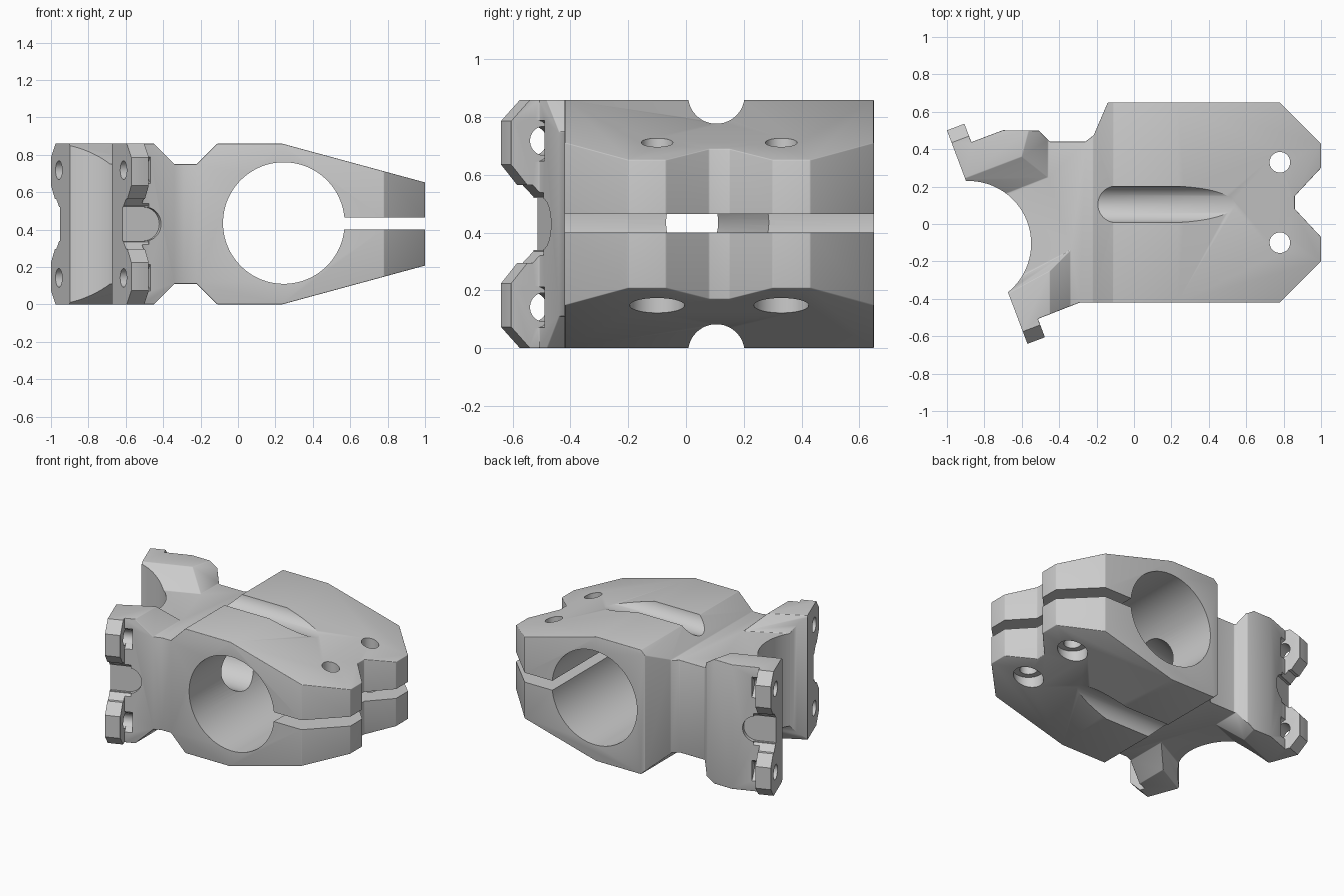
import bpy, bmesh, math
from mathutils import Vector, Matrix

if "Cube" in bpy.data.objects:
    bpy.data.objects.remove(bpy.data.objects["Cube"])

MID = 0.43                                   # mirror plane height
C = Vector((-0.785, -0.07))                  # centre of the open clamp face
U = Vector((0.353, -0.936)).normalized()     # along the clamp face
N = Vector((-U.y, U.x))                      # into the body


def L(u, n):
    """Clamp-face coordinates to plan x, y."""
    p = C + U * u + N * n
    return (p.x, p.y)


def loft(name, a, b):
    """Solid between two matching loops of 3D points."""
    bm = bmesh.new()
    va = [bm.verts.new(p) for p in a]
    vb = [bm.verts.new(p) for p in b]
    bm.faces.new(va)
    bm.faces.new(vb)
    k = len(a)
    for i in range(k):
        j = (i + 1) % k
        bm.faces.new((va[i], va[j], vb[j], vb[i]))
    bmesh.ops.recalc_face_normals(bm, faces=bm.faces)
    me = bpy.data.meshes.new(name)
    bm.to_mesh(me)
    bm.free()
    ob = bpy.data.objects.new(name, me)
    bpy.context.collection.objects.link(ob)
    return ob


def plan_prism(name, pts, z0, z1):
    return loft(name, [(x, y, z0) for x, y in pts], [(x, y, z1) for x, y in pts])


def side_prism(name, pts, y0, y1):
    return loft(name, [(x, y0, z) for x, z in pts], [(x, y1, z) for x, z in pts])


def rod(p, q, r0, r1=None, seg=64):
    """Cylinder or cone between two points."""
    p, q = Vector(p), Vector(q)
    rot = (q - p).to_track_quat('Z', 'Y').to_matrix()
    ring = lambda c, r: [c + rot @ Vector((r * math.cos(t), r * math.sin(t), 0))
                         for t in (2 * math.pi * (i + .5) / seg for i in range(seg))]
    return loft("rod_cutter", ring(p, r0), ring(q, r1 or r0))


def apply(ob, mod):
    bpy.context.view_layer.objects.active = ob
    bpy.ops.object.modifier_apply(modifier=mod.name)


def boolean(ob, cutter, op='DIFFERENCE'):
    m = ob.modifiers.new("cut", 'BOOLEAN')
    m.operation, m.solver, m.object = op, 'EXACT', cutter
    apply(ob, m)
    bpy.data.objects.remove(cutter)


# body: plan outline intersected with side profile
plan = [L(-.61, -.1), L(-.61, .1), L(-.505, .1), L(-.505, .28), (-.51, .5), (-.45, .44),
        (-.26, .44), (-.215, .475), (-.14, .65), (.78, .65), (1, .43), (1, .30), (.86, .15),
        (.86, .08), (1, -.07), (1, -.20), (.78, -.42), (-.29, -.42),
        L(.505, .1), L(.61, .1), L(.61, -.1)]
body = plan_prism("clamp_body", plan, -.1, 1)
half = [(-1.3, .43), (.235, .43), (1.1, .195)]
profile = [(-1.3, 0), (.235, 0), (1.1, .235), (1.1, 2 * MID - .235), (.235, .86), (-1.3, .86)]
boolean(body, side_prism("profile", profile, -.9, .9), 'INTERSECT')

# recessed neck between the arms, top and bottom
floor = [(-1.1, 0), (-.46, .25), (-.46, .7), (-.22, .7), (-.22, -.7), (-.34, -.7), (-.34, -.14), (-1.1, -.55)]
rim = [(-1.1, .17), (-.60, .36), (-.53, .7), (-.11, .7), (-.11, -.7), (-.45, -.7), (-.45, -.25), (-1.1, -.60)]
for s in (1, -1):
    lo = [(x, y, MID + s * .32) for x, y in floor]
    hi = [(a + (a - c) * .2, b + (b - d) * .2, MID + s * (.43 + .022))
          for (a, b), (c, d) in zip(rim, floor)]
    boolean(body, loft("neck_cutter", lo, hi))

# soft edges on the machined outside
bm = bmesh.new()
bm.from_mesh(body.data)
bmesh.ops.remove_doubles(bm, verts=bm.verts, dist=.0005)
bm.to_mesh(body.data)
bm.free()
bev = body.modifiers.new("round", 'BEVEL')
bev.width, bev.segments, bev.limit_method, bev.angle_limit = .022, 3, 'ANGLE', math.radians(22)
apply(body, bev)

# open bar clamp: flat face and vertical half bore
boolean(body, plan_prism("face_cutter", [L(-1, 0), L(1, 0), L(1, -.6), L(-1, -.6)], -.2, 1.1))
boolean(body, rod((-.885, -.105, -.2), (-.885, -.105, 1.1), .335, seg=96))

# closed clamp bore, pinch slot and hollow neck
boolean(body, rod((.245, -1, .435), (.245, 1, .435), .325, seg=96))
boolean(body, side_prism("slot_cutter", [(.4, .40), (1.2, .40), (1.2, .465), (.4, .465)], -1, 1))
boolean(body, rod((-.62, .0, .435), (.05, .13, .435), .11, .19))

# long grooves on top and bottom
for z in (.875, -.015):
    boolean(body, rod((-.3, .105, z), (.7, .105, z), .098))

# pinch bolt holes with counterbores below
for y in (.33, -.10):
    boolean(body, rod((.78, y, -.1), (.78, y, 1), .055, seg=40))
    boolean(body, rod((.78, y, -.1), (.78, y, .2), .095, seg=40))


def end_cutter(s, uz, n0, n1):
    """Prism with a profile in face-length and height, swept along the face normal."""
    return loft("end_cutter", [(*L(s * u, n0), z) for u, z in uz], [(*L(s * u, n1), z) for u, z in uz])


for s in (1, -1):
    # gap between the two bolt tabs, and chamfered outer corners
    boolean(body, end_cutter(s, [(.49, .335), (.53, .295), (.55, .295), (.63, .2), (.7, .2),
                                 (.7, .66), (.63, .66), (.55, .565), (.53, .565), (.49, .525)], -.1, .14))
    for t in (1, -1):
        boolean(body, end_cutter(s, [(.53, MID + t * .44), (.63, MID + t * .335), (.7, MID + t * .335),
                                     (.7, MID + t * .5), (.53, MID + t * .5)], -.1, .14))
        # bolt holes and head seats
        z = MID + t * .288
        boolean(body, rod((*L(s * .49, -.1), z), (*L(s * .49, .15), z), .05, seg=32))
        boolean(body, rod((*L(s * .53, .1), z), (*L(s * .53, .15), z), .075, seg=32))
    # shallow rounded pocket on the arm side
    arc = [(.12 + .09 * math.cos(a), MID + .09 * math.sin(a))
           for a in (math.pi * (i / 16 - .5) for i in range(17))]
    u_shape = [(-.1, MID - .09)] + arc + [(-.1, MID + .09)]
    boolean(body, loft("pocket_cutter", [(*L(s * .475, n), z) for n, z in u_shape],
                       [(*L(s * .6, n), z) for n, z in u_shape]))

bpy.ops.object.select_all(action='DESELECT')
body.select_set(True)
bpy.context.view_layer.objects.active = body
bpy.ops.object.shade_smooth_by_angle(angle=math.radians(30))
